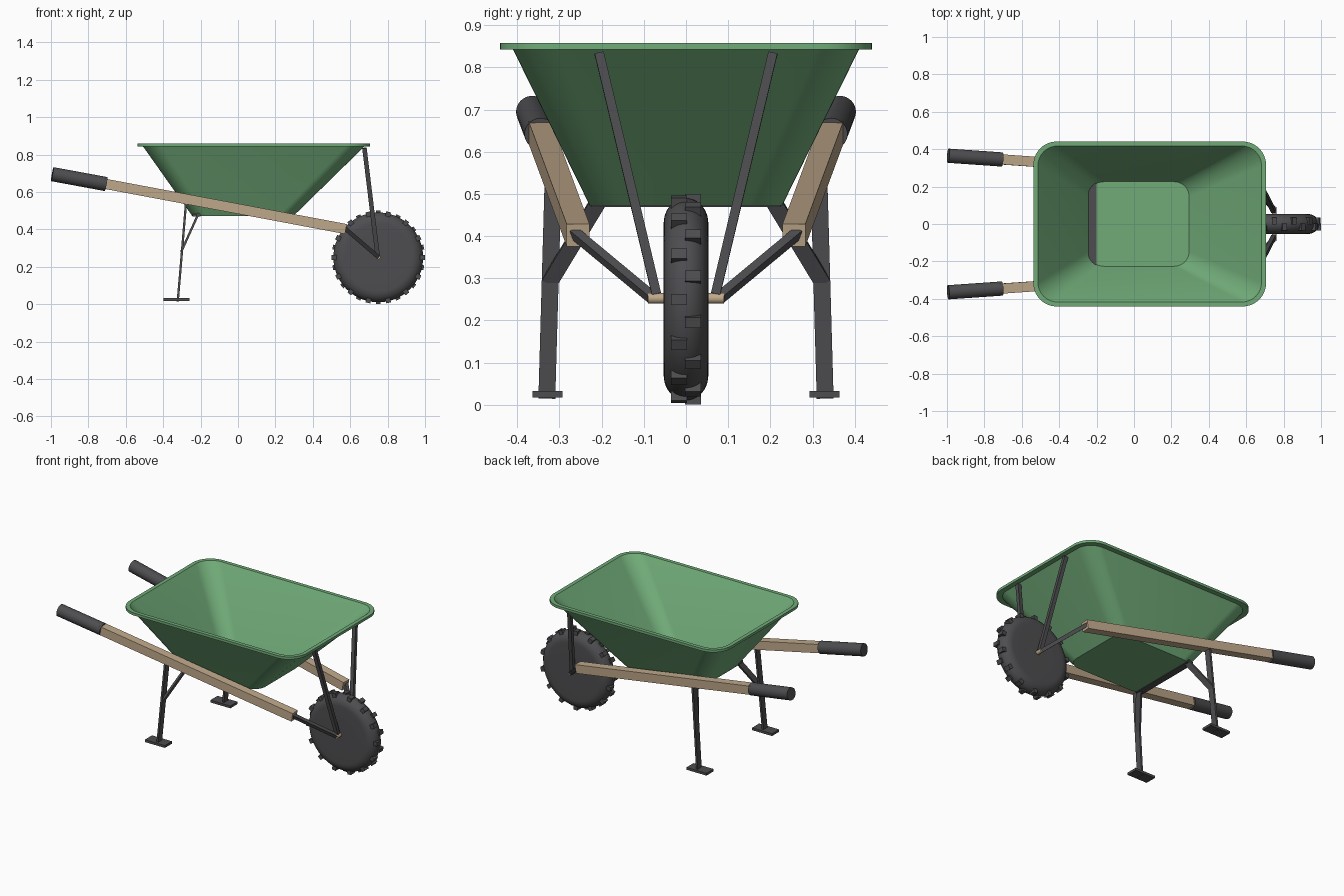
import bpy, bmesh, math
from mathutils import Vector, Matrix

if "Cube" in bpy.data.objects:
    bpy.data.objects.remove(bpy.data.objects["Cube"])


def material(name, rgb):
    m = bpy.data.materials.new(name)
    m.diffuse_color = (*rgb, 1)
    m.use_nodes = True
    m.node_tree.nodes["Principled BSDF"].inputs["Base Color"].default_value = m.diffuse_color
    return m


GREEN = material("green paint", (0.165, 0.41, 0.19))
WOOD = material("light wood", (0.53, 0.40, 0.26))
DARK = material("dark grey", (0.075, 0.075, 0.08))


def finish(name, bm, mat, smooth=None):
    bmesh.ops.recalc_face_normals(bm, faces=bm.faces)
    me = bpy.data.meshes.new(name)
    bm.to_mesh(me)
    bm.free()
    me.materials.append(mat)
    ob = bpy.data.objects.new(name, me)
    bpy.context.collection.objects.link(ob)
    if smooth:
        bpy.ops.object.select_all(action='DESELECT')
        ob.select_set(True)
        bpy.context.view_layer.objects.active = ob
        bpy.ops.object.shade_smooth_by_angle(angle=math.radians(smooth))
    return ob


def frame(p, q):
    """Matrix at the middle of p-q: local z along the bar, local y near world y."""
    z = (q - p).normalized()
    y = Vector((0, 1, 0))
    y = (y - z * y.dot(z)).normalized()
    x = y.cross(z)
    m = Matrix((x, y, z)).transposed().to_4x4()
    m.translation = (p + q) / 2
    return m


def bar(name, p, q, thick, wide, mat):
    p, q = Vector(p), Vector(q)
    bm = bmesh.new()
    bmesh.ops.create_cube(bm, size=1)
    bm.transform(frame(p, q) @ Matrix.Diagonal((thick, wide, (q - p).length, 1)))
    return finish(name, bm, mat)


def rod(name, p, q, r, mat, sides=32):
    p, q = Vector(p), Vector(q)
    bm = bmesh.new()
    bmesh.ops.create_cone(bm, cap_ends=True, segments=sides, radius1=r, radius2=r,
                          depth=(q - p).length)
    m = frame(p, q) if abs((q - p).normalized().y) < 0.99 else (
        Matrix.Translation((p + q) / 2) @ Matrix.Rotation(math.pi / 2, 4, 'X'))
    bm.transform(m)
    return finish(name, bm, mat, 40)


def ring(bm, x0, x1, y, z, r, n=10):
    """Rounded rectangle loop of vertices."""
    out = []
    corners = [(x1 - r, y - r), (x0 + r, y - r), (x0 + r, r - y), (x1 - r, r - y)]
    for k, (cx, cy) in enumerate(corners):
        for i in range(n + 1):
            a = math.pi / 2 * (k + i / n)
            out.append(bm.verts.new((cx + r * math.cos(a), cy + r * math.sin(a), z)))
    return out


# Tray: outer wall, flat rim, inner wall and floor
bm = bmesh.new()
rings = [ring(bm, *a) for a in (
    (-0.245, 0.297, 0.228, 0.472, 0.08),
    (-0.507, 0.675, 0.410, 0.842, 0.10),
    (-0.538, 0.706, 0.441, 0.842, 0.125),
    (-0.538, 0.706, 0.441, 0.858, 0.125),
    (-0.514, 0.682, 0.417, 0.858, 0.105),
    (-0.510, 0.678, 0.413, 0.853, 0.105),
    (-0.243, 0.295, 0.226, 0.478, 0.08))]
for a, b in zip(rings, rings[1:]):
    for i in range(len(a)):
        j = (i + 1) % len(a)
        bm.faces.new((a[i], a[j], b[j], b[i]))
bm.faces.new(rings[0])
bm.faces.new(rings[-1])
finish("tray", bm, GREEN, 30)

# Flat bar crossing the tray floor
bar("floor_crossbar", (-0.222, -0.228, 0.475), (-0.222, 0.228, 0.475), 0.012, 0.012, DARK).data.transform(
    Matrix.Identity(4))
bpy.data.objects.remove(bpy.data.objects["floor_crossbar"])
bm = bmesh.new()
bmesh.ops.create_cube(bm, size=1)
bm.transform(Matrix.Translation((-0.222, 0, 0.476)) @ Matrix.Diagonal((0.043, 0.45, 0.014, 1)))
finish("floor_crossbar", bm, DARK)

for s, side in ((-1, "right"), (1, "left")):
    # Handle beam and grip
    bar(f"{side}_handle_beam", (-0.72, s * 0.346, 0.645), (0.575, s * 0.256, 0.402),
        0.054, 0.054, WOOD)
    rod(f"{side}_grip", (-0.993, s * 0.365, 0.695), (-0.705, s * 0.345, 0.642), 0.038, DARK)
    # Leg, foot and brace
    bar(f"{side}_leg", (-0.278, s * 0.315, 0.54), (-0.322, s * 0.330, 0.015), 0.012, 0.040, DARK)
    bar(f"{side}_foot", (-0.398, s * 0.328, 0.025), (-0.258, s * 0.328, 0.025), 0.015, 0.071, DARK)
    bar(f"{side}_leg_brace", (-0.214, s * 0.210, 0.478), (-0.300, s * 0.325, 0.288),
        0.012, 0.038, DARK)
    # Wheel fork and tray strut
    bar(f"{side}_fork_arm", (0.568, s * 0.266, 0.408), (0.75, s * 0.078, 0.252),
        0.022, 0.022, DARK)
    bar(f"{side}_tray_strut", (0.676, s * 0.206, 0.834), (0.746, s * 0.070, 0.262),
        0.024, 0.022, DARK)

# Axle
C = Vector((0.75, 0, 0.25))
rod("axle", C + Vector((0, -0.09, 0.002)), C + Vector((0, 0.09, 0.002)), 0.0125, WOOD, 20)

# Tyre: rounded profile spun about the axle
half = [(0.0, 0.052), (0.10, 0.053), (0.18, 0.053)]
half += [(0.18 + 0.06 * math.sin(a), 0.053 * math.cos(a))
         for a in (math.pi / 2 * i / 10 for i in range(1, 11))]
prof = half + [(r, -y) for r, y in reversed(half[:-1])]
bm = bmesh.new()
vs = [bm.verts.new((C.x + r, y, C.z)) for r, y in prof]
es = [bm.edges.new(e) for e in zip(vs, vs[1:])]
bmesh.ops.spin(bm, geom=vs + es, cent=C, axis=(0, 1, 0), angle=2 * math.pi, steps=64)
bmesh.ops.remove_doubles(bm, verts=bm.verts, dist=1e-4)
finish("tyre", bm, DARK, 40)

# Tread blocks, staggered on either side of the middle
bm = bmesh.new()
for i in range(28):
    y = -0.0165 if i % 2 == 0 else 0.0165
    m = (Matrix.Translation(C) @ Matrix.Rotation(2 * math.pi * i / 28, 4, 'Y')
         @ Matrix.Translation((0.234, y, 0)) @ Matrix.Diagonal((0.031, 0.038, 0.026, 1)))
    bmesh.ops.create_cube(bm, size=1, matrix=m)
finish("tyre_treads", bm, DARK)
